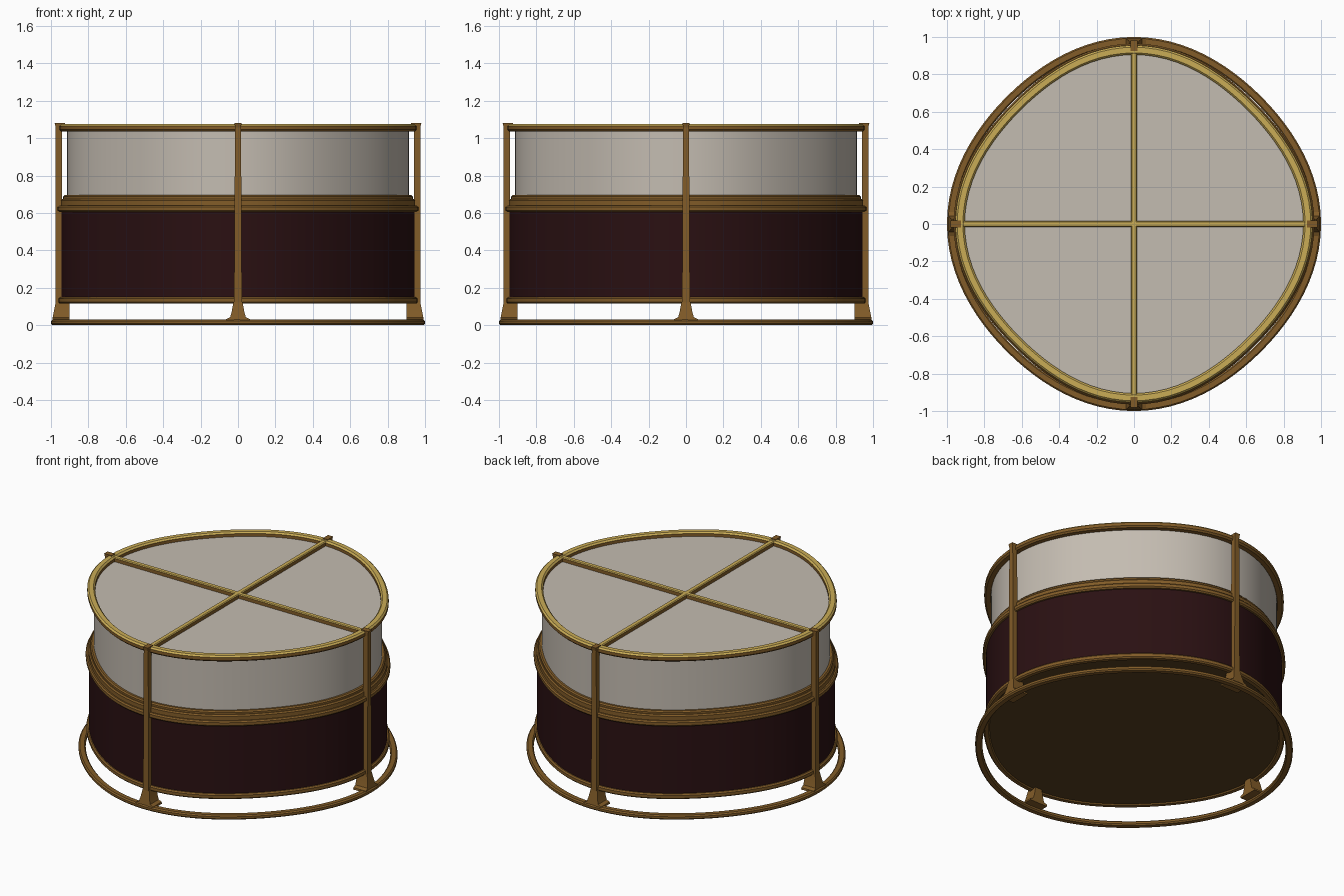
import bpy, bmesh, math
from mathutils import Matrix

cube = bpy.data.objects.get("Cube")
if cube:
    bpy.data.objects.remove(cube)


def material(name, *srgb):
    m = bpy.data.materials.new(name)
    m.use_nodes = True
    colour = [(c / 255 / 12.92) if c < 11 else ((c / 255 + 0.055) / 1.055) ** 2.4 for c in srgb]
    m.diffuse_color = (*colour, 1)
    m.node_tree.nodes["Principled BSDF"].inputs["Base Color"].default_value = (*colour, 1)
    return m


BRONZE = material("bronze", 130, 92, 40)
GOLD = material("gold", 202, 172, 86)
SKIN = material("drum skin", 196, 188, 177)
MAROON = material("dark maroon", 42, 16, 18)
UNDERSIDE = material("dark brown", 88, 63, 31)
SEGMENTS = 96


def finish(name, bm, mats, top_gold=False):
    """Make the object; optionally paint upward faces with the second material."""
    bmesh.ops.recalc_face_normals(bm, faces=bm.faces)
    if top_gold:
        for f in bm.faces:
            f.material_index = 1 if f.normal.z > 0.5 else 0
    mesh = bpy.data.meshes.new(name)
    bm.to_mesh(mesh)
    bm.free()
    for m in mats:
        mesh.materials.append(m)
    obj = bpy.data.objects.new(name, mesh)
    bpy.context.collection.objects.link(obj)
    bpy.ops.object.select_all(action="DESELECT")
    obj.select_set(True)
    bpy.context.view_layer.objects.active = obj
    bpy.ops.object.shade_smooth_by_angle(angle=math.radians(35))
    return obj


def lathe(name, profile, mats, closed=True, squeeze=0.05, top_gold=False):
    """Sweep a profile round z; the round is slightly drawn in between the posts."""
    bm = bmesh.new()
    rows = []
    for i in range(SEGMENTS):
        a = 2 * math.pi * i / SEGMENTS
        k = 1 - squeeze * (1 - math.cos(4 * a)) / 2
        rows.append([bm.verts.new((r * k * math.cos(a), r * k * math.sin(a), z)) for r, z in profile])
    n = len(profile)
    for i in range(SEGMENTS):
        a, b = rows[i], rows[(i + 1) % SEGMENTS]
        for j in range(n if closed else n - 1):
            k = (j + 1) % n
            bm.faces.new((a[j], b[j], b[k], a[k]))
    if not closed:
        bm.faces.new([row[0] for row in rows])
        bm.faces.new([row[-1] for row in rows])
    return finish(name, bm, mats, top_gold)


def hoop(name, inner, outer, low, high, bevel=0.008, **kw):
    b = bevel
    profile = [(inner, low + b), (inner + b, low), (outer - b, low), (outer, low + b),
               (outer, high - b), (outer - b, high), (inner + b, high), (inner, high - b)]
    return lathe(name, profile, [BRONZE, GOLD], **kw)


# Drum bodies
lathe("lower_shell", [(0.945, 0.13), (0.945, 0.63)], [MAROON], closed=False)
lathe("upper_shell", [(0.913, 0.63), (0.913, 1.045)], [SKIN], closed=False)
lathe("bottom_plate", [(0.945, 0.122), (0.945, 0.13)], [UNDERSIDE], closed=False)

# Hoops
hoop("base_ring", 0.955, 1.0, 0, 0.03, squeeze=0.037)
hoop("bottom_hoop", 0.92, 0.96, 0.115, 0.15)
hoop("middle_hoop", 0.91, 0.965, 0.605, 0.64)
hoop("middle_band", 0.90, 0.948, 0.63, 0.675)
hoop("upper_shell_hoop", 0.90, 0.935, 0.665, 0.695)
hoop("top_hoop", 0.905, 0.955, 1.035, 1.075, bevel=0.01, top_gold=True)


def box(bm, x0, x1, w0, w1, z0, z1, flare=0):
    """Upright tapering block, w being the half widths at bottom and top."""
    geo = bmesh.ops.create_cube(bm, size=1)["verts"]
    for v in geo:
        up = v.co.z > 0
        v.co.x = (x1 + (0 if up else flare)) if v.co.x > 0 else x0
        v.co.y = math.copysign(w1 if up else w0, v.co.y)
        v.co.z = z1 if up else z0


# Cross bars over the top skin
for name, turn in (("cross_bar_x", 0), ("cross_bar_y", math.pi / 2)):
    bm = bmesh.new()
    box(bm, -0.93, 0.93, 0.017, 0.017, 1.035, 1.073)
    bmesh.ops.bevel(bm, geom=bm.edges[:], offset=0.005, segments=1, affect="EDGES")
    bmesh.ops.rotate(bm, verts=bm.verts, matrix=Matrix.Rotation(turn, 3, "Z"))
    finish(name, bm, [BRONZE, GOLD], top_gold=True)

# Posts with flared feet and a small lip at the tip, one on each side
for i, side in enumerate(("left", "back", "right", "front")):
    turn = Matrix.Rotation(i * math.pi / 2, 3, "Z")
    bm = bmesh.new()
    box(bm, 0.94, 0.975, 0.021, 0.016, 0.1, 1.06)
    box(bm, 0.925, 0.98, 0.016, 0.018, 1.045, 1.08, flare=-0.008)
    bmesh.ops.rotate(bm, verts=bm.verts, matrix=turn)
    finish(side + "_post", bm, [BRONZE])

    bm = bmesh.new()
    half = [(0.066, 0.02), (0.064, 0.032), (0.042, 0.042), (0.034, 0.07), (0.024, 0.125)]
    outline = half + [(-y, z) for y, z in reversed(half)]
    face = bm.faces.new([bm.verts.new((0.9, y, z)) for y, z in outline])
    moved = bmesh.ops.extrude_face_region(bm, geom=[face])["geom"]
    for v in moved:
        if isinstance(v, bmesh.types.BMVert):
            v.co.x = 0.993 - 0.2 * max(0, v.co.z - 0.03)
    bmesh.ops.rotate(bm, verts=bm.verts, matrix=turn)
    finish(side + "_foot", bm, [BRONZE])
